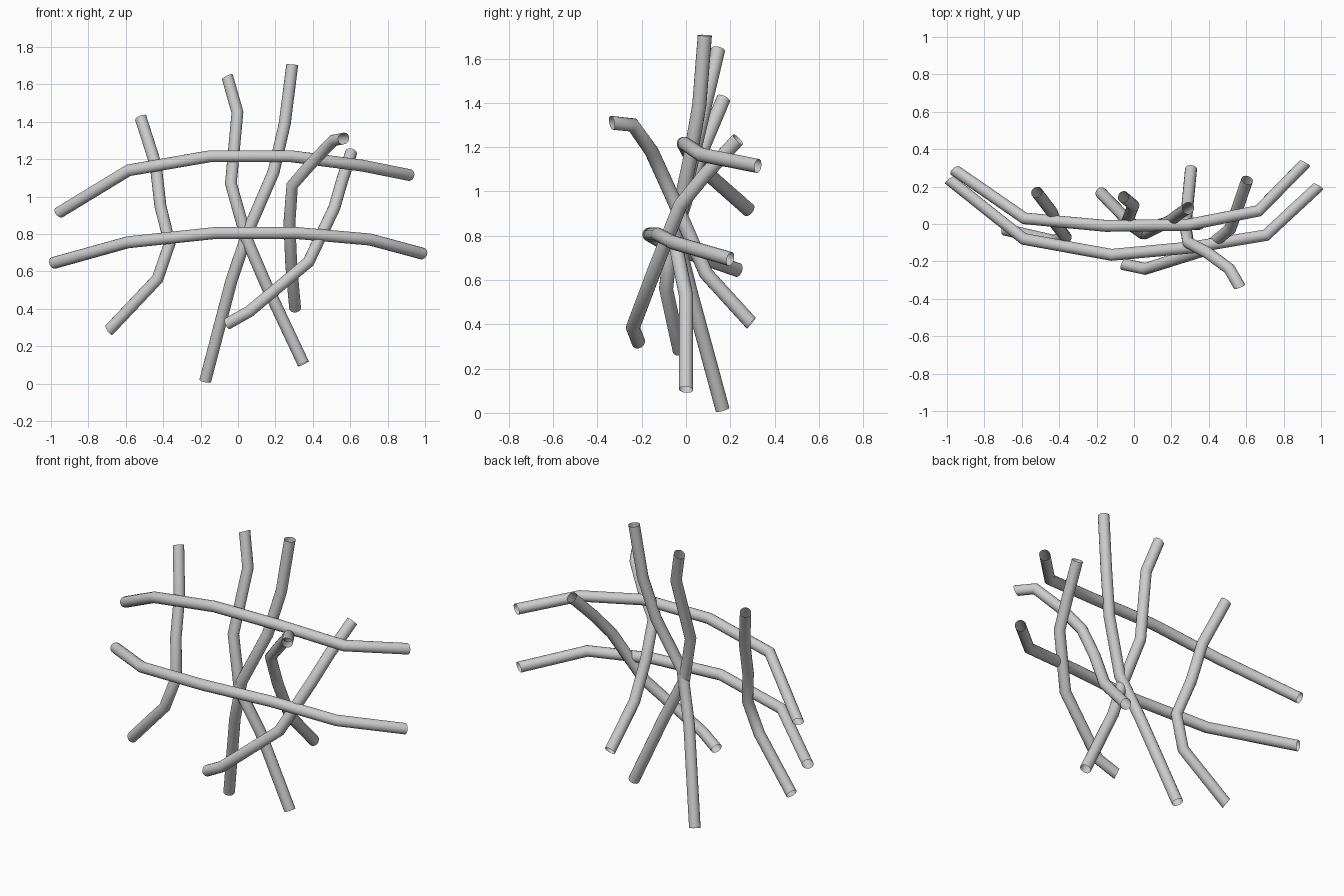
import bpy, bmesh
from math import cos, sin, tau
from mathutils import Vector

if "Cube" in bpy.data.objects:
    bpy.data.objects.remove(bpy.data.objects["Cube"])

RADIUS, SIDES = 0.032, 16


def tube(name, path):
    """Open tube with straight segments and slightly slanted ends."""
    pts = [Vector(p) for p in path]
    seg = [(b - a).normalized() for a, b in zip(pts, pts[1:])]
    tan = [(a + b).normalized() for a, b in zip(seg, seg[1:])]
    tan = [(2 * seg[0] - tan[0]).normalized()] + tan + [(2 * seg[-1] - tan[-1]).normalized()]
    bm = bmesh.new()
    u = tan[0].orthogonal().normalized()
    rings = []
    for i, (p, t) in enumerate(zip(pts, tan)):
        if i:
            u = tan[i - 1].rotation_difference(t) @ u
        v = t.cross(u)
        rings.append([bm.verts.new(p + RADIUS * (u * cos(tau * k / SIDES) + v * sin(tau * k / SIDES)))
                      for k in range(SIDES)])
    for a, b in zip(rings, rings[1:]):
        for k in range(SIDES):
            n = (k + 1) % SIDES
            bm.faces.new((a[k], a[n], b[n], b[k])).smooth = True
    mesh = bpy.data.meshes.new(name)
    bm.to_mesh(mesh)
    bm.free()
    obj = bpy.data.objects.new(name, mesh)
    bpy.context.collection.objects.link(obj)


# Long crossing branches
tube("upper_cross_branch", [(-.955, .285, .915), (-.585, .03, 1.14), (-.15, -.01, 1.215),
                            (.285, -.005, 1.215), (.665, .07, 1.165), (.915, .325, 1.115)])
tube("lower_cross_branch", [(-.985, .235, .645), (-.59, -.08, .755), (-.12, -.165, .805),
                            (.31, -.125, .805), (.705, -.06, .77), (.985, .2, .695)])
# Upright branches
tube("left_upright_branch", [(-.52, .17, 1.42), (-.44, .065, 1.17), (-.415, -.005, .95),
                             (-.365, -.07, .75), (-.43, -.09, .56), (-.69, -.03, .285)])
tube("middle_branch_left_top", [(-.057, .145, 1.64), (-.003, .1, 1.45), (-.038, .01, 1.07),
                                (.045, -.05, .775), (.15, 0, .53), (.35, 0, .105)])
tube("middle_branch_right_top", [(.29, .085, 1.705), (.25, .06, 1.39), (.19, .015, 1.13),
                                 (.06, -.05, .83), (-.035, .02, .55), (-.175, .165, .015)])
# Bent branches on the right
tube("right_curved_branch", [(.605, .235, 1.235), (.555, .09, 1.08), (.515, -.025, .94),
                             (.377, -.14, .65), (.06, -.24, .385), (-.056, -.215, .32)])
tube("right_hooked_branch", [(.565, -.335, 1.31), (.51, -.24, 1.3), (.395, -.155, 1.18),
                             (.29, -.1, 1.06), (.275, -.01, .86), (.285, .09, .63),
                             (.305, .295, .405)])
